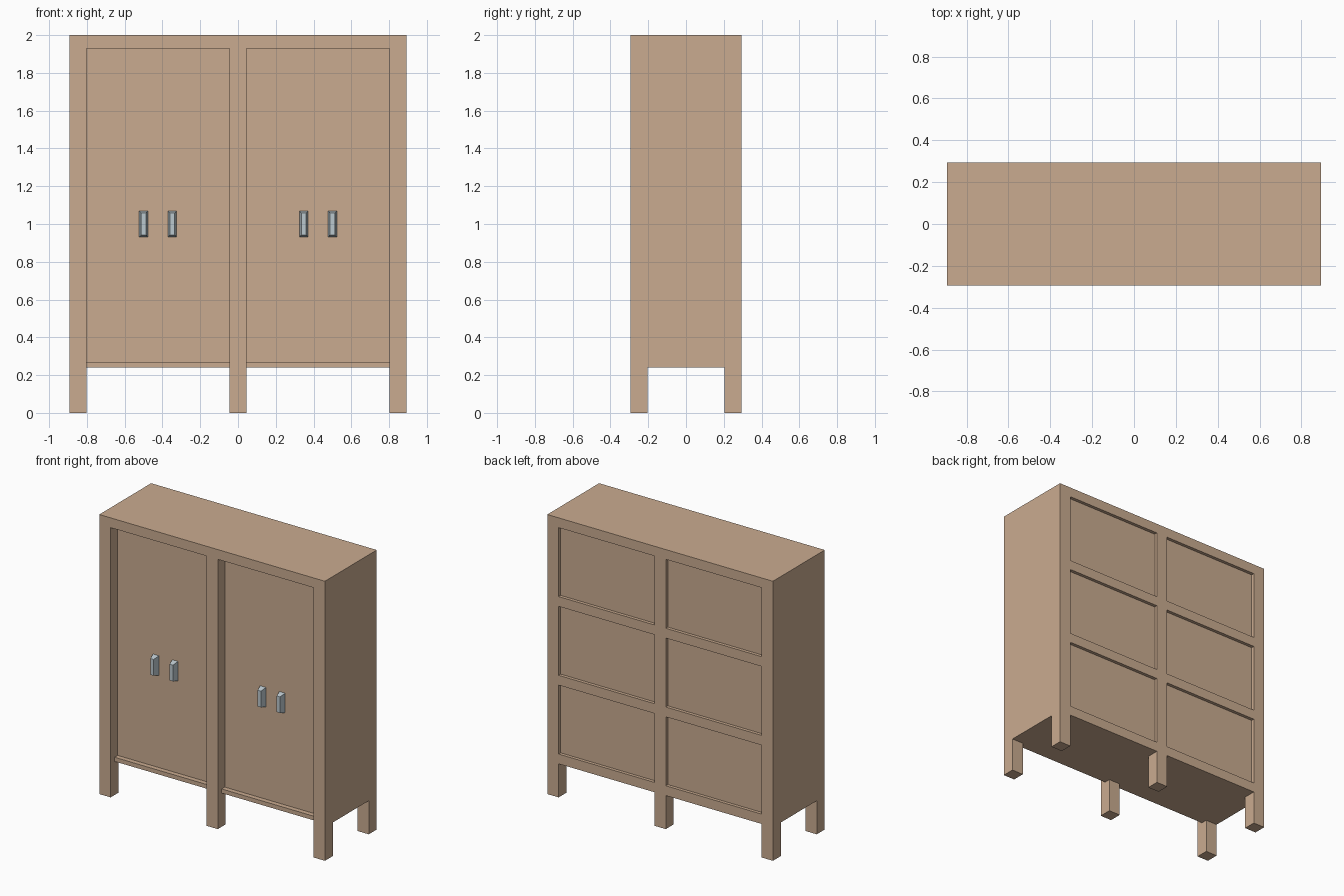
import bpy
import bmesh

cube = bpy.data.objects.get("Cube")
if cube:
    bpy.data.objects.remove(cube, do_unlink=True)

# Main dimensions
W, D, H = 0.893, 0.293, 2.0     # half width, half depth, height
POST, RAIL, FLOOR = 0.09, 0.07, 0.24
LEDGE = 0.03
IN_X, MID = W - POST, POST / 2  # bay limits in x
IN_Y = D - POST


def material(name, rgb):
    mat = bpy.data.materials.new(name)
    mat.use_nodes = True
    colour = (*rgb, 1.0)
    mat.diffuse_color = colour
    mat.node_tree.nodes["Principled BSDF"].inputs["Base Color"].default_value = colour
    return mat


wood = material("light wood", (0.59, 0.41, 0.28))
metal = material("pale steel", (0.50, 0.58, 0.62))


def box(name, x, y, z, mat=wood):
    """Box between the given (low, high) limits on each axis."""
    bm = bmesh.new()
    bmesh.ops.create_cube(bm, size=1)
    for v in bm.verts:
        v.co = [lim[0] if c < 0 else lim[1] for c, lim in zip(v.co, (x, y, z))]
    mesh = bpy.data.meshes.new(name)
    bm.to_mesh(mesh)
    bm.free()
    mesh.materials.append(mat)
    obj = bpy.data.objects.new(name, mesh)
    bpy.context.collection.objects.link(obj)
    return obj


cabinet = box("cabinet_frame", (-W, W), (-D, D), (0, H))
cutters = []


def cut(x, y, z):
    cutter = box("cutter", x, y, z)
    cutter.hide_render = True
    mod = cabinet.modifiers.new("cut", "BOOLEAN")
    mod.operation = "DIFFERENCE"
    mod.solver = "EXACT"
    mod.object = cutter
    cutters.append(cutter)


# Space between the six legs
cut((-1, 1), (-IN_Y, IN_Y), (-0.1, FLOOR))

top = H - RAIL
back_step = (top - FLOOR) / 3
for side, bay in (("right", (-IN_X, -MID)), ("left", (MID, IN_X))):
    cut(bay, (-1, 1), (-0.1, FLOOR))

    # Recessed door above a set-back ledge
    cut(bay, (-1, -D + 0.045), (FLOOR - 0.05, FLOOR + 0.1))
    cut(bay, (-1, -D + 0.10), (FLOOR + LEDGE, top))
    box(f"{side}_door", bay, (-D + 0.08, -D + 0.10), (FLOOR + LEDGE, top))

    # Three recessed back panels
    for i in range(3):
        z = (FLOOR + RAIL + i * back_step, FLOOR + (i + 1) * back_step)
        cut(bay, (D - 0.045, 1), z)
        box(f"{side}_back_panel_{i + 1}", bay, (D - 0.045, D - 0.023), z)

    # Pair of tapered handles
    middle = sum(bay) / 2
    for label, x in (("a", middle - 0.076), ("b", middle + 0.076)):
        handle = box(f"{side}_handle_{label}", (x - 0.023, x + 0.023),
                     (-D + 0.035, -D + 0.08), (0.93, 1.07), metal)
        for v in handle.data.vertices:
            if v.co.y < -D + 0.05:
                v.co.x += 0.01 if v.co.x < x else -0.01
                v.co.z += 0.012 if v.co.z < 1 else -0.012

# Bake the cuts and drop the cutters
bpy.context.view_layer.update()
depsgraph = bpy.context.evaluated_depsgraph_get()
result = bpy.data.meshes.new_from_object(cabinet.evaluated_get(depsgraph))
cabinet.modifiers.clear()
cabinet.data = result
result.materials.clear()
result.materials.append(wood)
for poly in result.polygons:
    poly.material_index = 0
for cutter in cutters:
    bpy.data.objects.remove(cutter, do_unlink=True)
